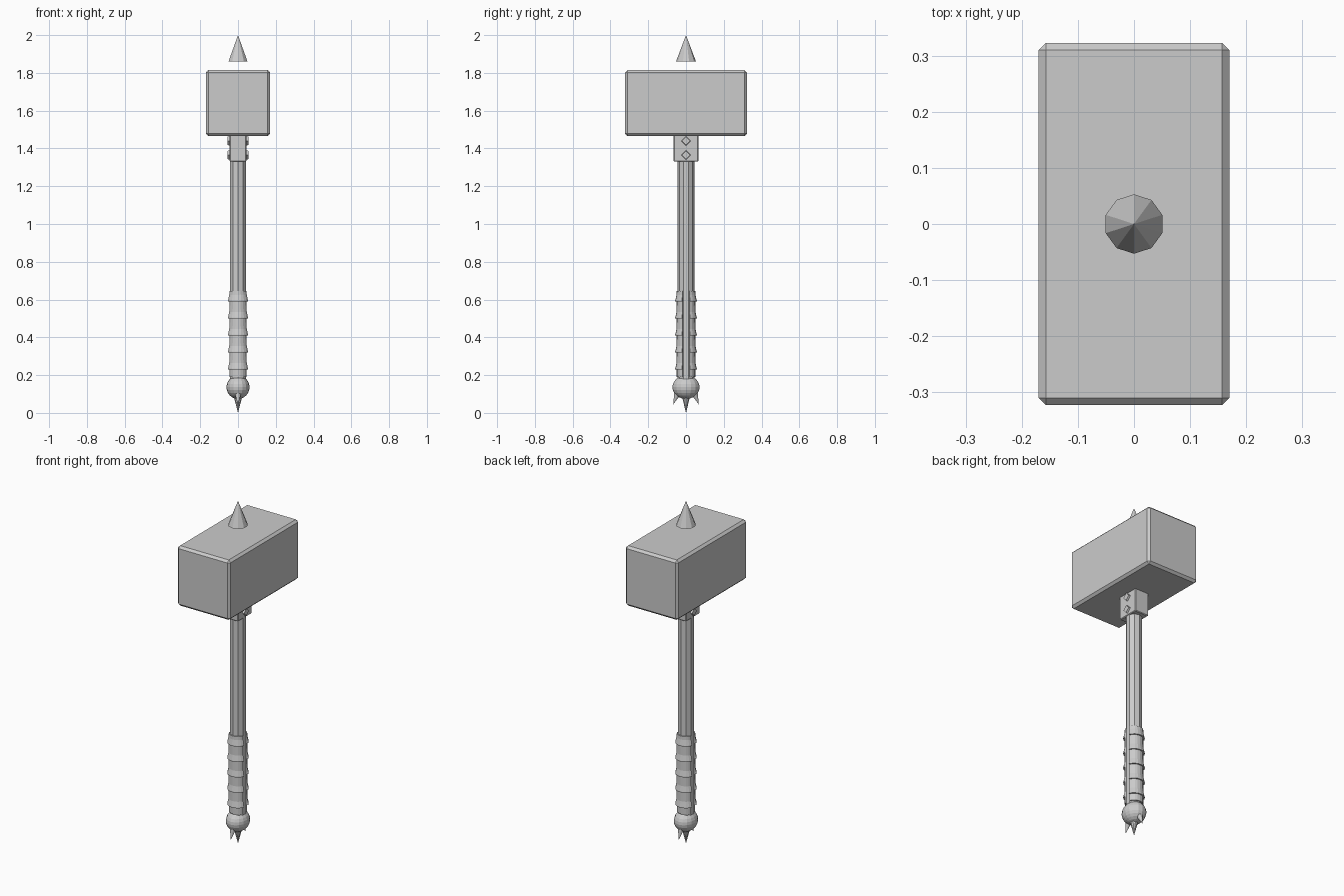
import bpy, bmesh, math
from mathutils import Vector

if "Cube" in bpy.data.objects:
    bpy.data.objects.remove(bpy.data.objects["Cube"])

steel = bpy.data.materials.new("grey_steel")
steel.diffuse_color = (0.6, 0.6, 0.6, 1)
steel.use_nodes = True
steel.node_tree.nodes["Principled BSDF"].inputs["Base Color"].default_value = steel.diffuse_color


def finish(name, bm):
    bmesh.ops.recalc_face_normals(bm, faces=bm.faces)
    me = bpy.data.meshes.new(name)
    bm.to_mesh(me)
    bm.free()
    me.materials.append(steel)
    ob = bpy.data.objects.new(name, me)
    bpy.context.collection.objects.link(ob)
    return ob


def box(name, size, centre, bevel):
    bm = bmesh.new()
    bmesh.ops.create_cube(bm, size=1)
    for v in bm.verts:
        v.co = Vector(a * b for a, b in zip(v.co, size)) + Vector(centre)
    bmesh.ops.bevel(bm, geom=bm.edges[:], offset=bevel, segments=1, affect='EDGES')
    return finish(name, bm)


def cone(name, base, tip, r1, r2=0.0, sides=10):
    """Cone or cylinder from point base to point tip."""
    base, tip = Vector(base), Vector(tip)
    d = tip - base
    bm = bmesh.new()
    bmesh.ops.create_cone(bm, cap_ends=True, segments=sides, radius1=r1,
                          radius2=r2, depth=d.length)
    rot = Vector((0, 0, 1)).rotation_difference(d).to_matrix()
    for v in bm.verts:
        v.co = rot @ v.co + (base + tip) / 2
    return finish(name, bm)


# Head and the top spike that hovers above it
box("hammer_head", (0.34, 0.646, 0.35), (0, 0, 1.64), 0.013)
cone("top_spike", (0, 0, 1.86), (0, 0, 2.0), 0.053)

# Collar with diamond studs on both sides
box("collar", (0.09, 0.13, 0.145), (0, 0, 1.4025), 0.004)
for side in (-1, 1):
    for i, z in enumerate((1.44, 1.365)):
        cone(f"diamond_stud_{'left' if side < 0 else 'right'}_{i + 1}",
             (side * 0.04, 0, z), (side * 0.055, 0, z), 0.026, 0.022, 4)

# Shaft
cone("shaft", (0, 0, 0.17), (0, 0, 1.34), 0.044, 0.044)

# Grip: front and back shells with flared steps, open along the sides
profile = [(0.049, 0.645)]
for z in (0.59, 0.50, 0.41, 0.32, 0.23):
    profile += [(0.050, z + 0.035), (0.057, z + 0.005), (0.057, z), (0.049, z)]
profile += [(0.049, 0.19), (0.040, 0.19), (0.040, 0.645)]
for name, mid in (("grip_front", -90), ("grip_back", 90)):
    bm = bmesh.new()
    rows = []
    for k in range(9):
        a = math.radians(mid - 68 + 136 * k / 8)
        rows.append([bm.verts.new((r * math.cos(a), r * math.sin(a), z))
                     for r, z in profile])
    n = len(profile)
    for p, q in zip(rows, rows[1:]):
        for i in range(n):
            j = (i + 1) % n
            bm.faces.new((p[i], p[j], q[j], q[i]))
    bm.faces.new(rows[0])
    bm.faces.new(rows[-1])
    finish(name, bm)

# Pommel ball with three small spikes
bm = bmesh.new()
bmesh.ops.create_uvsphere(bm, u_segments=16, v_segments=12, radius=1)
for v in bm.verts:
    v.co = Vector((v.co.x * 0.061, v.co.y * 0.072, v.co.z * 0.062 + 0.136))
finish("pommel", bm)
cone("pommel_spike_middle", (0, 0, 0.085), (0, 0, 0.0), 0.022)
for side, label in ((-1, "front"), (1, "back")):
    cone("pommel_spike_" + label, (0, side * 0.042, 0.11), (0, side * 0.068, 0.045), 0.02)
